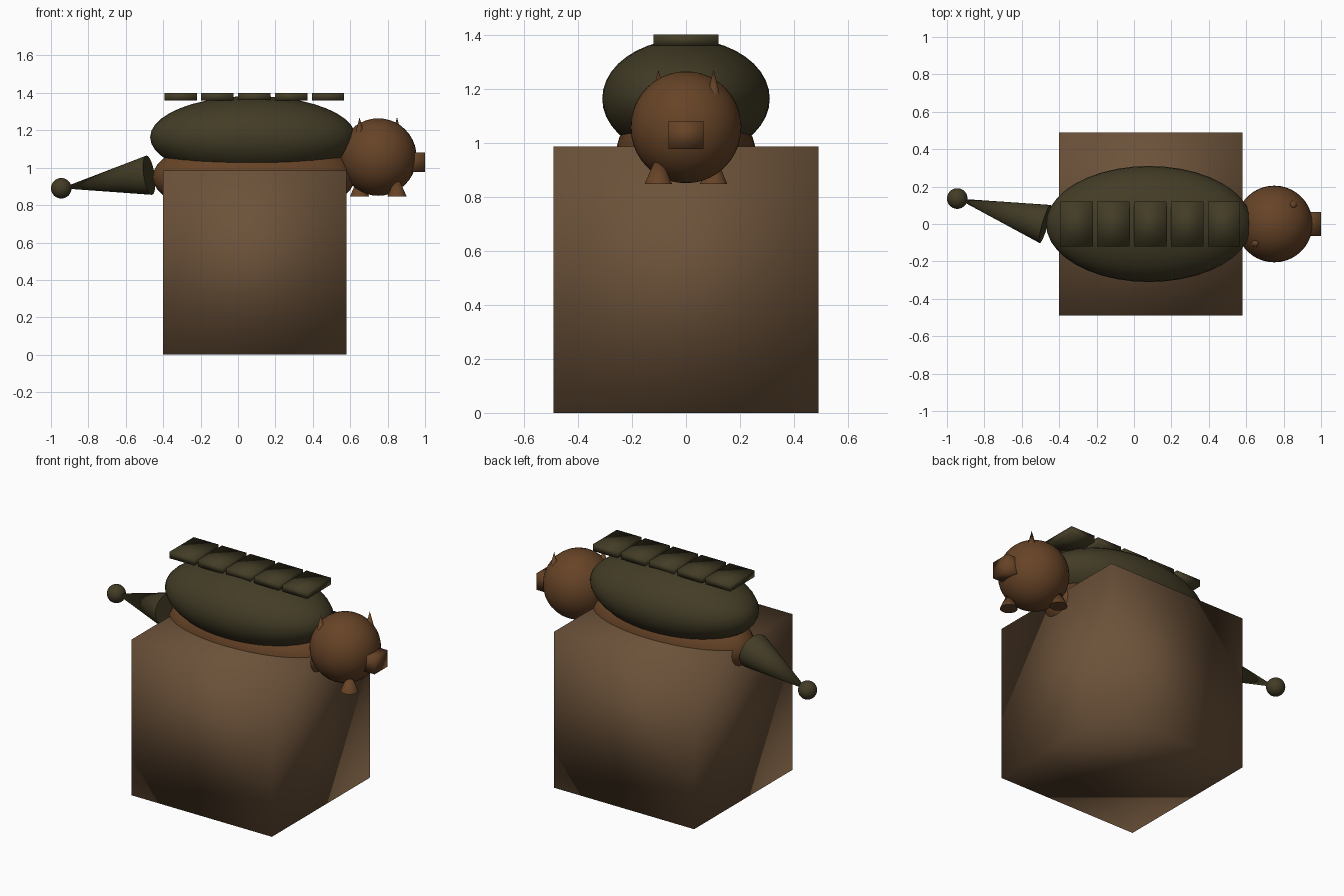
import bpy
from mathutils import Vector

if "Cube" in bpy.data.objects:
    bpy.data.objects.remove(bpy.data.objects["Cube"])


def material(name, rgb):
    m = bpy.data.materials.new(name)
    m.diffuse_color = (*rgb, 1)
    m.use_nodes = True
    m.node_tree.nodes["Principled BSDF"].inputs["Base Color"].default_value = m.diffuse_color
    return m


STONE = material("earth brown", (0.150, 0.085, 0.042))
SKIN = material("warm brown", (0.135, 0.057, 0.020))
SHELL = material("dark olive", (0.055, 0.045, 0.019))


def finish(name, mat, by_angle=False):
    ob = bpy.context.object
    ob.name = name
    ob.data.materials.append(mat)
    if by_angle:
        bpy.ops.object.shade_smooth_by_angle()
    else:
        bpy.ops.object.shade_smooth()
    return ob


def box(name, mat, centre, size):
    bpy.ops.mesh.primitive_cube_add(size=1, location=centre)
    bpy.context.object.scale = size
    bpy.ops.object.transform_apply(location=False, rotation=False, scale=True)
    return finish(name, mat)


def ellipsoid(name, mat, centre, radii):
    bpy.ops.mesh.primitive_uv_sphere_add(segments=40, ring_count=20, radius=1, location=centre)
    bpy.context.object.scale = radii
    bpy.ops.object.transform_apply(location=False, rotation=False, scale=True)
    return finish(name, mat)


def cone(name, mat, base, tip, radius):
    base, tip = Vector(base), Vector(tip)
    axis = tip - base
    bpy.ops.mesh.primitive_cone_add(vertices=32, radius1=radius, radius2=0, depth=axis.length,
                                    location=(base + tip) / 2,
                                    rotation=axis.to_track_quat('Z', 'Y').to_euler())
    return finish(name, mat, by_angle=True)


# Block the creature rests on
box("block", STONE, (0.09, 0, 0.4925), (0.98, 0.98, 0.985))

# Body and domed shell
ellipsoid("body", SKIN, (0.085, 0, 0.95), (0.542, 0.26, 0.22))
ellipsoid("shell", SHELL, (0.08, 0, 1.163), (0.55, 0.31, 0.22))

# Row of plates along the back
for i in range(5):
    box(f"back_plate_{i + 1}", SHELL, (0.087 + (i - 2) * 0.197, 0, 1.379), (0.173, 0.24, 0.042))

# Head with snout
ellipsoid("head", SKIN, (0.75, 0, 1.057), (0.205, 0.205, 0.207))
box("snout", SKIN, (0.935, 0, 1.028), (0.13, 0.13, 0.104))

# Horns on one diagonal of the head, feet on the other
for side, label in ((-1, "rear"), (1, "front")):
    x = 0.75 + side * 0.1
    y = side * 0.102
    cone(f"{label}_horn", SKIN, (x, y, 1.17), (x, y, 1.27), 0.026)
    cone(f"{label}_foot", SKIN, (x, -y, 0.847), (x, -y, 0.965), 0.051)

# Tail with ball tip
cone("tail", SHELL, (-0.475, 0, 0.96), (-0.945, 0.136, 0.89), 0.106)
ellipsoid("tail_ball", SHELL, (-0.945, 0.136, 0.89), (0.055, 0.055, 0.055))
